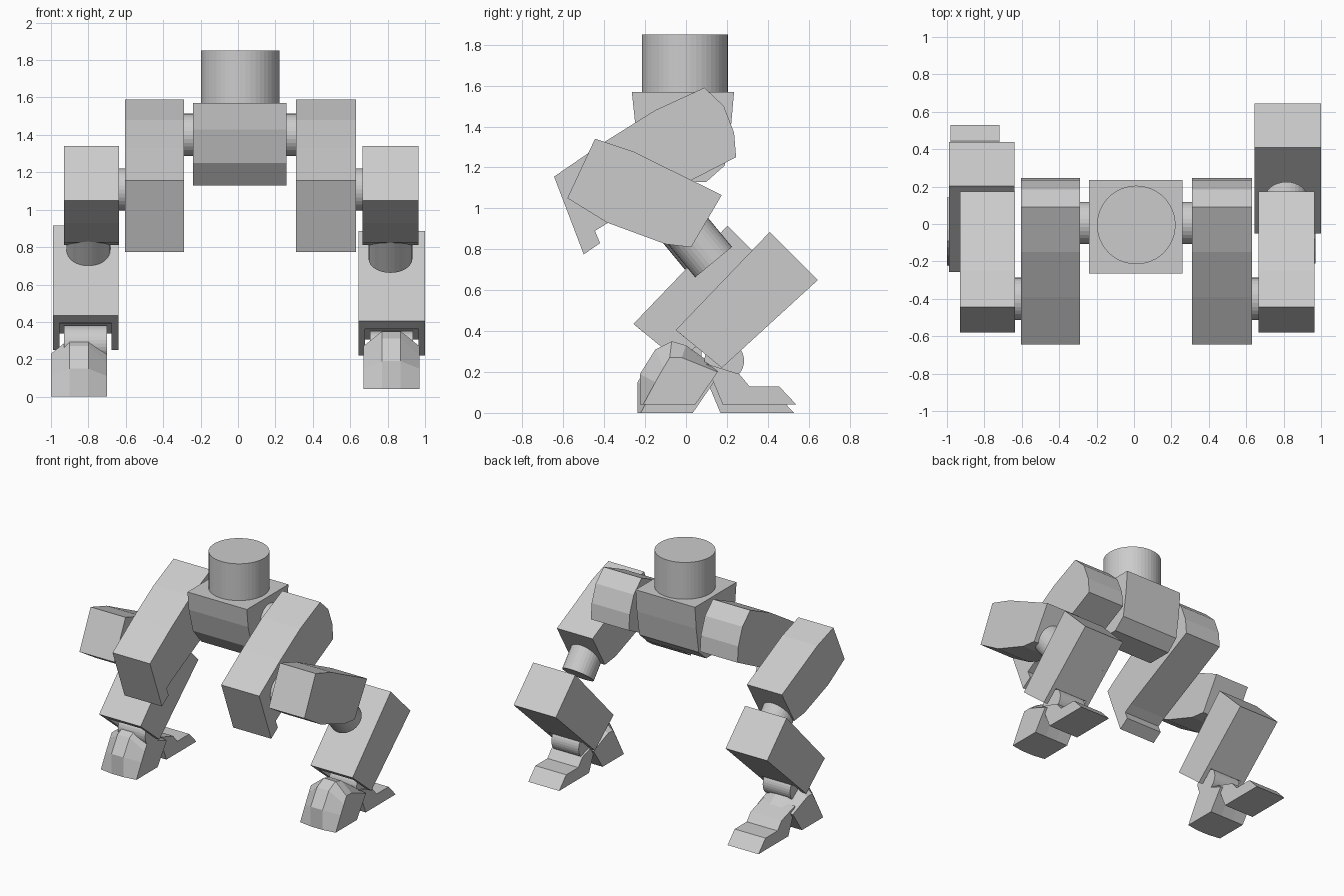
import bpy, bmesh
from mathutils import Vector

if "Cube" in bpy.data.objects:
    bpy.data.objects.remove(bpy.data.objects["Cube"])

grey = bpy.data.materials.new("light_grey")
grey.diffuse_color = (0.6, 0.6, 0.6, 1)
grey.use_nodes = True
grey.node_tree.nodes["Principled BSDF"].inputs["Base Color"].default_value = grey.diffuse_color


def finish(name, bm):
    bmesh.ops.recalc_face_normals(bm, faces=bm.faces)
    me = bpy.data.meshes.new(name)
    bm.to_mesh(me)
    bm.free()
    me.materials.append(grey)
    ob = bpy.data.objects.new(name, me)
    bpy.context.collection.objects.link(ob)
    return ob


def loft(name, sections, dy=0, dz=0):
    """Join matching (y, z) profiles placed at successive x positions."""
    bm = bmesh.new()
    rings = [[bm.verts.new((x, y + dy, z + dz)) for y, z in prof] for x, prof in sections]
    for a, b in zip(rings, rings[1:]):
        for i in range(len(a)):
            j = (i + 1) % len(a)
            bm.faces.new((a[i], a[j], b[j], b[i]))
    bm.faces.new(rings[0])
    bm.faces.new(rings[-1])
    return finish(name, bm)


def slab(name, x0, x1, prof, dy=0, dz=0):
    return loft(name, [(x0, prof), (x1, prof)], dy, dz)


def rod(name, start, end, r, sides=32):
    a, b = Vector(start), Vector(end)
    bm = bmesh.new()
    bmesh.ops.create_cone(bm, cap_ends=True, segments=sides, radius1=r, radius2=r,
                          depth=(b - a).length)
    rot = Vector((0, 0, 1)).rotation_difference(b - a)
    for v in bm.verts:
        v.co = rot @ v.co + (a + b) / 2
    return finish(name, bm)


# Side profiles as (y, z)
PELVIS = [(-.265, 1.57), (.235, 1.57), (.22, 1.4), (.19, 1.21), (.1, 1.13),
          (-.1, 1.13), (-.2, 1.25), (-.25, 1.43)]
THIGH = [(.09, 1.59), (.185, 1.5), (.235, 1.37), (.245, 1.25), (-.38, .93), (-.445, .89),
         (-.42, .83), (-.5, .775), (-.645, 1.155), (-.39, 1.33), (-.15, 1.48)]
KNEE = [(-.445, 1.34), (-.58, 1.05), (-.385, .93), (-.1, .825), (.025, .81),
        (.175, 1.065), (-.1, 1.2), (-.25, 1.275)]
SHIN_CORE = [(-.05, .405), (.41, .885), (.645, .65), (.27, .307), (.18, .36), (0, .363)]
SHIN_WALL = [(-.05, .405), (.41, .885), (.645, .65), (.175, .22)]
TOE_SIDE = [(-.21, .04), (-.15, .15), (-.11, .22), (-.08, .27), (-.02, .27), (.155, .2), (.045, .04)]
TOE_MID = [(-.225, .04), (-.225, .19), (-.15, .31), (-.07, .35), (0, .33), (.155, .22), (.045, .04)]
HEEL = [(.18, .04), (.54, .04), (.455, .13), (.31, .13), (.26, .19), (.1, .24), (.13, .16)]

# Pelvis, waist and hip axle
slab("pelvis", -.24, .26, PELVIS)
rod("waist_cylinder", (.012, -.005, 1.55), (.012, -.005, 1.85), .21, 48)
rod("hip_axle", (-.32, .005, 1.4), (.34, .005, 1.4), .113)

# Legs: s is the side, ay and az shift the lower leg, fy and fz shift the foot
for side, s, ay, az, fy, fz in (("left", -1, -.207, .03, -.012, -.04), ("right", 1, 0, 0, 0, 0)):
    def X(left, right):
        return left if s < 0 else right

    slab(side + "_thigh", X(-.605, .31), X(-.29, .63), THIGH)
    rod(side + "_knee_axle", (X(-.66, .60), -.4, 1.108), (X(-.58, .69), -.4, 1.108), .113)
    slab(side + "_knee_block", X(-.93, .665), X(-.635, .965), KNEE)
    cx = X(-.8, .815)
    cy, cz = X(.085, .135), X(.775, .737)
    rod(side + "_shin_pivot", (cx, cy - .19, cz + .23), (cx, cy + .0, cz), .117)

    # Shin with an open underside between two side walls
    x0, x1 = X(-.99, .645), X(-.64, 1.0)
    slab(side + "_shin", x0 + .035, x1 - .035, SHIN_CORE, ay, az)
    slab(side + "_shin_outer_wall", x0, x0 + .035, SHIN_WALL, ay, az)
    slab(side + "_shin_inner_wall", x1 - .035, x1, SHIN_WALL, ay, az)

    # Foot: ankle barrel, ridged toe and stepped heel
    f = X(-.85, .82)
    ac = X(-.815, .82)
    rod(side + "_ankle", (ac - .115, .187 + ay, .255 + az), (ac + .115, .187 + ay, .255 + az), .097)
    loft(side + "_toe", [(f - .15, TOE_SIDE), (f - .05, TOE_MID), (f + .05, TOE_MID),
                         (f + .15, TOE_SIDE)], fy, fz)
    slab(side + "_heel", f - .13, f + .13, HEEL, fy, fz)
